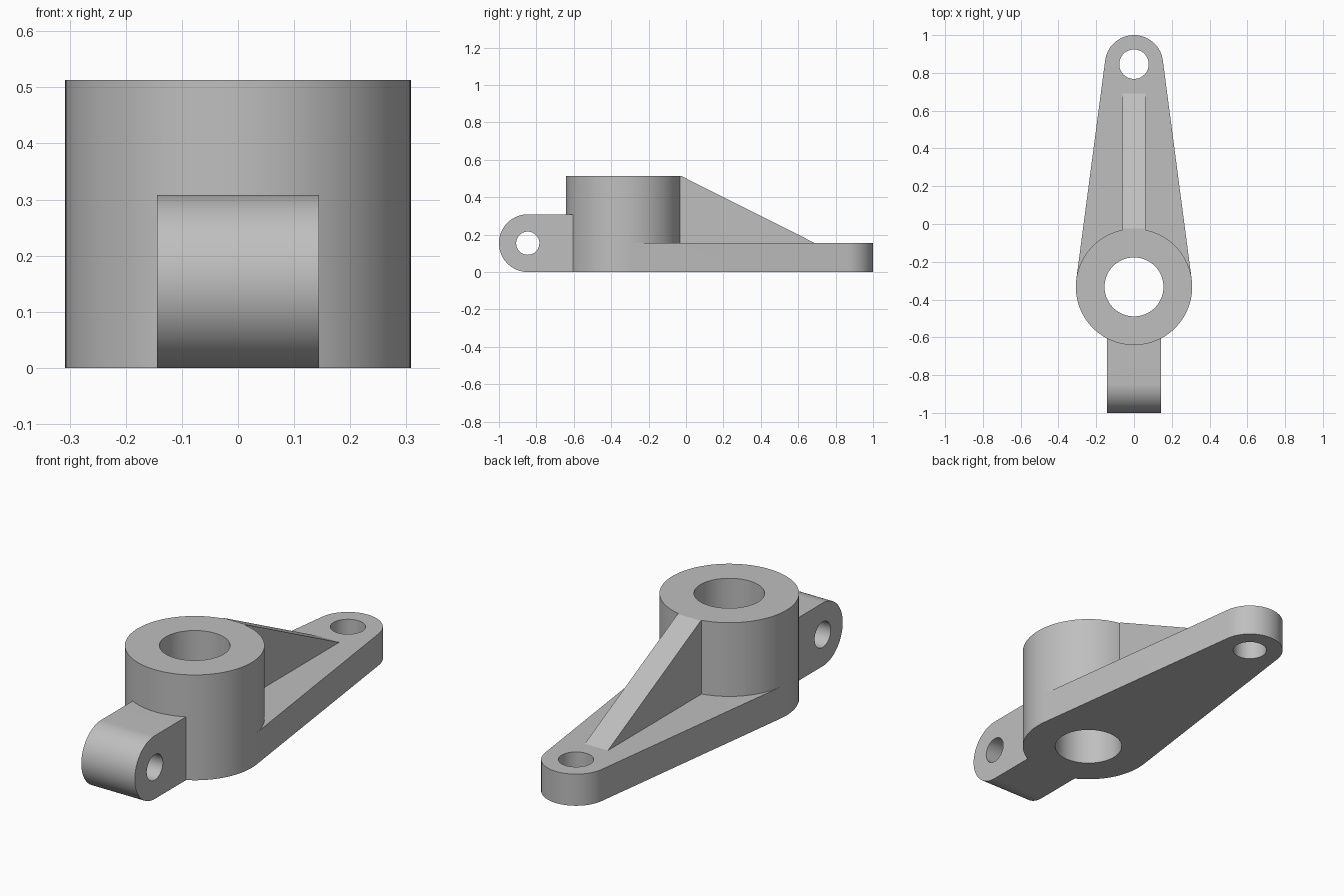
import bpy
import bmesh
from math import sin, cos, radians
from mathutils import Vector

cube = bpy.data.objects.get("Cube")
if cube:
    bpy.data.objects.remove(cube, do_unlink=True)

HUB_Y, EYE_Y, LUG_Y = -0.333, 0.846, -0.846
HUB_R, EYE_R = 0.308, 0.154
HUB_TOP, PLATE_TOP = 0.513, 0.154
TANGENT = 7.5          # angle where the plate sides meet the hub

grey = bpy.data.materials.new("plain grey")
grey.use_nodes = True
colour = (0.52, 0.52, 0.52, 1)
grey.diffuse_color = colour
grey.node_tree.nodes["Principled BSDF"].inputs["Base Color"].default_value = colour


def arc(u, v, r, start, end, steps):
    angles = [radians(start + (end - start) * i / steps) for i in range(steps + 1)]
    return [(u + r * cos(a), v + r * sin(a)) for a in angles]


def circle(u, v, r, steps=96):
    return arc(u, v, r, 0, 360, steps)[:-1]


def prism(name, outline, low, high, axis="z"):
    """Extrude an outline in (x, y) along z, or in (y, z) along x."""
    def place(p, d):
        return Vector((*p, d)) if axis == "z" else Vector((d, *p))
    bm = bmesh.new()
    face = bm.faces.new([bm.verts.new(place(p, low)) for p in outline])
    moved = bmesh.ops.extrude_face_region(bm, geom=[face], use_keep_orig=True)
    top = [g for g in moved["geom"] if isinstance(g, bmesh.types.BMVert)]
    bmesh.ops.translate(bm, verts=top, vec=place((0, 0), high - low))
    bmesh.ops.recalc_face_normals(bm, faces=bm.faces)
    mesh = bpy.data.meshes.new(name)
    bm.to_mesh(mesh)
    bm.free()
    mesh.materials.append(grey)
    obj = bpy.data.objects.new(name, mesh)
    bpy.context.collection.objects.link(obj)
    return obj


def combine(body, other, operation):
    mod = body.modifiers.new(other.name, "BOOLEAN")
    mod.operation, mod.solver, mod.object = operation, "EXACT", other
    bpy.context.view_layer.objects.active = body
    bpy.ops.object.modifier_apply(modifier=mod.name)
    bpy.data.objects.remove(other, do_unlink=True)


# Upright hub
body = prism("lever_bracket", circle(0, HUB_Y, HUB_R), 0, HUB_TOP)

# Tapered plate with a rounded end
side = arc(0, HUB_Y, HUB_R, TANGENT, 180 - TANGENT, 1)
plate_outline = [(0, HUB_Y + 0.2), side[0]]
plate_outline += arc(0, EYE_Y, EYE_R, TANGENT, 180 - TANGENT, 44) + [side[1]]
plate = prism("plate", plate_outline, 0, PLATE_TOP)

# Sloping rib between hub and plate
hub_back = HUB_Y + HUB_R
rib_outline = [(-0.1, 0.1), (-0.1, HUB_TOP), (hub_back, HUB_TOP),
               (0.69, PLATE_TOP), (0.69, 0.1)]
rib = prism("rib", rib_outline, -0.062, 0.062, "x")

# Rounded lug at the front
lug_outline = arc(LUG_Y, EYE_R, EYE_R, 90, 270, 48) + [(-0.56, 0), (-0.56, 2 * EYE_R)]
lug = prism("lug", lug_outline, -0.144, 0.144, "x")

for part in (plate, rib, lug):
    combine(body, part, "UNION")

# Bores through the hub, plate end and lug
bores = [
    prism("hub_bore", circle(0, HUB_Y, 0.156), -0.1, 0.7),
    prism("plate_bore", circle(0, EYE_Y, 0.078, 64), -0.1, 0.3),
    prism("lug_bore", circle(LUG_Y, EYE_R, 0.062, 64), -0.3, 0.3, "x"),
]
for bore in bores:
    combine(body, bore, "DIFFERENCE")

bpy.ops.object.select_all(action="DESELECT")
body.select_set(True)
bpy.context.view_layer.objects.active = body
bpy.ops.object.shade_smooth_by_angle(angle=radians(25))
